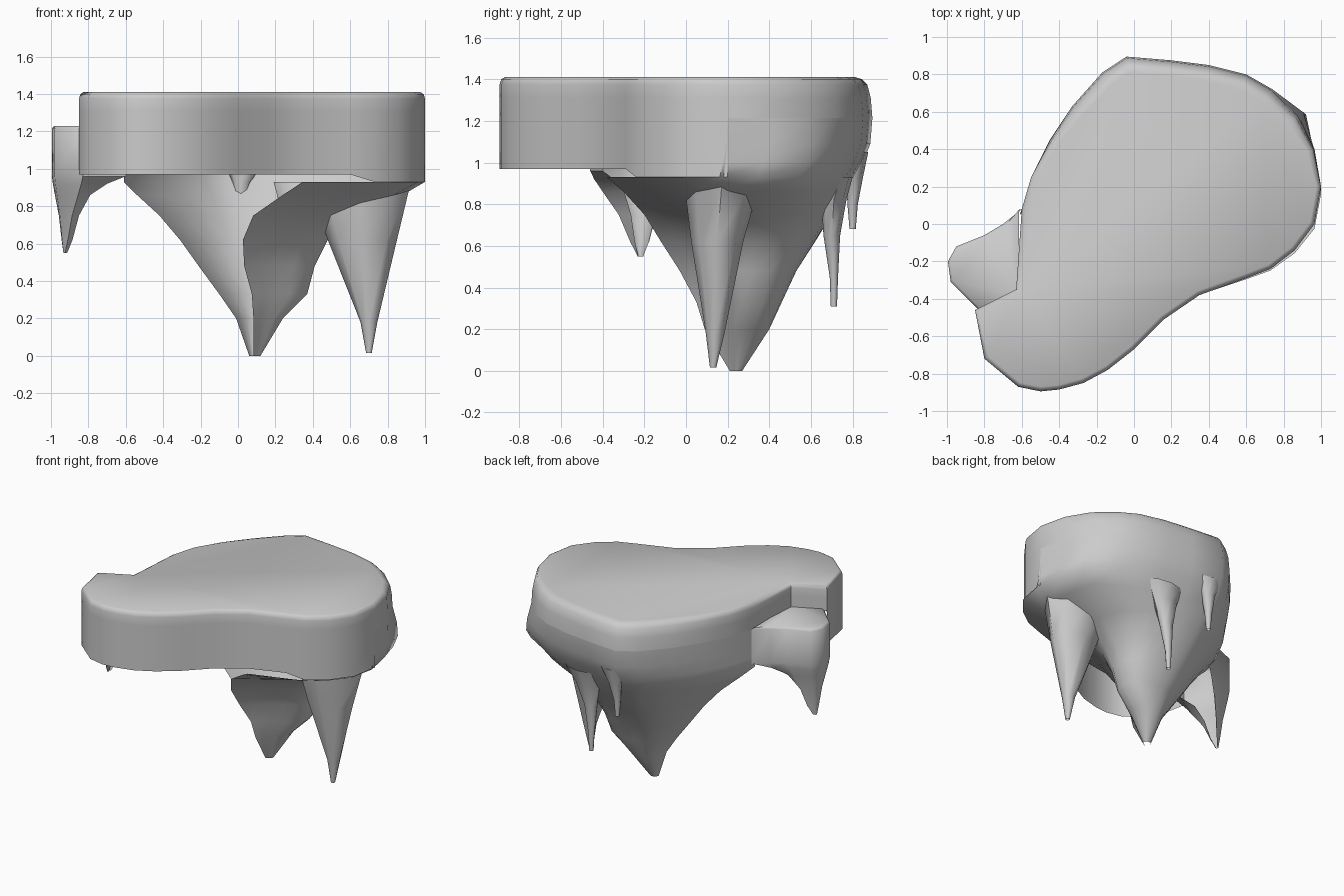
import bpy, bmesh, math
from mathutils import Vector

if "Cube" in bpy.data.objects:
    bpy.data.objects.remove(bpy.data.objects["Cube"])

stone = bpy.data.materials.new("grey stone")
stone.use_nodes = True
GREY = (0.6, 0.6, 0.6, 1)
stone.diffuse_color = GREY
stone.node_tree.nodes["Principled BSDF"].inputs["Base Color"].default_value = GREY


def loft(name, rings, angle, cap=False, skip=lambda row, col: False):
    """Skin a stack of counter-clockwise rings, bottom up; skip leaves gaps."""
    bm = bmesh.new()
    rows = [[bm.verts.new(p) for p in ring] for ring in rings]
    for r, (low, high) in enumerate(zip(rows, rows[1:])):
        for i in range(len(low)):
            j = (i + 1) % len(low)
            if not skip(r, i):
                bm.faces.new((low[i], low[j], high[j], high[i]))
    if cap:
        bm.faces.new(rows[-1])
    loose = [v for v in bm.verts if not v.link_faces]
    bmesh.ops.delete(bm, geom=loose, context="VERTS")
    mesh = bpy.data.meshes.new(name)
    bm.to_mesh(mesh)
    bm.free()
    mesh.materials.append(stone)
    obj = bpy.data.objects.new(name, mesh)
    bpy.context.collection.objects.link(obj)
    bpy.ops.object.select_all(action="DESELECT")
    obj.select_set(True)
    bpy.context.view_layer.objects.active = obj
    bpy.ops.object.shade_smooth_by_angle(angle=math.radians(angle))


def inset(points, d):
    """Move a counter-clockwise outline inward by d."""
    out = []
    for i, p in enumerate(points):
        a, b = Vector(points[i - 1]), Vector(points[(i + 1) % len(points)])
        t = (b - a).normalized()
        out.append((p[0] - t.y * d, p[1] + t.x * d))
    return out


# Flat-topped slab, open below, with a notch for the ledge
outline = [(1, .2), (.965, .4), (.88, .58), (.74, .72), (.6, .8), (.4, .85),
           (.2, .875), (-.04, .895), (-.17, .81), (-.33, .63), (-.45, .45),
           (-.55, .25), (-.6, .08), (-.63, -.35), (-.85, -.46), (-.8, -.72),
           (-.62, -.87), (-.5, -.895), (-.4, -.885), (-.27, -.85), (-.14, -.78),
           (0, -.67), (.16, -.51), (.35, -.38), (.6, -.29), (.73, -.24),
           (.86, -.14), (.965, 0)]
NOTCH_END = 13


def rim(z, front, back):
    """Slab ring drawn in by one amount in front and another at the back."""
    ring = []
    for p, f, b in zip(outline, inset(outline, front), inset(outline, back)):
        weight = min(max((p[1] - .3) / .4, 0), 1)
        ring.append((*Vector(f).lerp(Vector(b), weight), z))
    return ring


loft("island_slab", [
    [(x, y, .93 if x > .7 else .97) for x, y in outline],
    rim(1.215, 0, 0), rim(1.31, 0, .008), rim(1.375, 0, .025),
    rim(1.4, .008, .05), rim(1.41, .025, .085)],
    50, cap=True, skip=lambda row, col: row == 0 and col <= NOTCH_END)

# Hollow rock shell below the back and left walls, open toward the front right
wall = outline[23:] + outline[:13]
broad = [((x - .2) / .8, (y - .2575) / .6375) for x, y in wall]
ridged = [(-.26, -1), (0, -.75), (.3, -.5), (.6, -.32), (.85, -.15), (1, .05),
          (1, .3), (.95, .55), (.83, .76), (.62, .9), (.4, .97), (.2, 1),
          (-.05, 1), (-.3, .95), (-.55, .8), (-.75, .55), (-.9, .28), (-1, 0)]
# height, x range, y range, blend, corner bulge
levels = [(0, .06, .12, .21, .27, 0, 0), (.2, -.01, .24, .09, .4, 0, 0),
          (.33, -.1, .37, .05, .46, 0, 0), (.48, -.21, .41, -.03, .53, .1, 0),
          (.62, -.31, .48, -.12, .62, .25, 0), (.75, -.42, .62, -.2, .7, .5, 0),
          (.86, -.54, .88, -.3, .77, .8, .02), (.93, -.61, 1, -.38, .81, 1, .03),
          (1, -.605, 1, -.38, .85, 1, .04), (1.09, -.6, 1, -.38, .885, 1, .025),
          (1.215, -.6, 1, -.38, .895, 1, 0)]
BULGE, SLAB_SIDE, WALL_ROW = 7, 5, 7
rings = []
for z, x0, x1, y0, y1, k, push in levels:
    ring = []
    for i, (r, b) in enumerate(zip(ridged, broad)):
        p = Vector(r).lerp(Vector(b), k)
        d = push if i == BULGE else 0
        ring.append(((x0 + x1 + p.x * (x1 - x0)) / 2 + d,
                     (y0 + y1 + p.y * (y1 - y0)) / 2 + d, z))
    rings.append(ring)
loft("under_rock", rings, 60, skip=lambda row, col: col == len(wall) - 1
     or (row >= WALL_ROW and col < SLAB_SIDE))

# Lower ledge, narrowing to a hanging point that is open on its inner side
ledge = [(-.6, .08), (-.7, 0), (-.8, -.06), (-.95, -.12), (-.995, -.2),
         (-.98, -.31), (-.83, -.46), (-.6, -.4)]
tip = Vector((-.93, -.22))


def ledge_ring(z, shrink=1, wall_x=-.6, d=0):
    ring = []
    for p in inset(ledge, d):
        q = tip.lerp(Vector(p), shrink)
        if q.x > wall_x:
            q = tip.lerp(q, (wall_x - tip.x) / (q.x - tip.x))
        ring.append((max(-1, q.x), q.y, z))
    return ring


loft("side_ledge", [
    ledge_ring(.55, .05, -.9), ledge_ring(.62, .2, -.885),
    ledge_ring(.75, .43, -.85), ledge_ring(.86, .75, -.79),
    ledge_ring(.92, .92, -.7), ledge_ring(.96),
    ledge_ring(1.215), ledge_ring(1.23, d=.015)],
    50, cap=True, skip=lambda row, col: col == len(ledge) - 1)


def spike(name, tip, sections, sides=8):
    """Hanging spike; sections give centre, half widths and height."""
    rings = []
    for x, y, rx, ry, z in [(*tip[:2], .015, .015, tip[2])] + sections:
        rings.append([(x + rx * math.cos(a), y + ry * math.sin(a), z)
                      for a in (math.tau * i / sides for i in range(sides))])
    loft(name, rings, 60)


# Hanging spikes
spike("large_spike", (.7, .13, .015),
      [(.7, .14, .045, .045, .18), (.665, .15, .185, .125, .62),
       (.65, .17, .26, .175, .87), (.66, .17, .27, .18, .93)])
spike("back_spike", (.29, .71, .31),
      [(.29, .71, .025, .02, .45), (.3, .7, .05, .04, .65),
       (.32, .71, .1, .06, .82), (.34, .74, .15, .06, .93)])
spike("small_back_spike", (.01, .8, .68),
      [(.01, .8, .025, .025, .8), (.02, .81, .05, .04, .93),
       (.03, .82, .11, .055, 1.05)])
